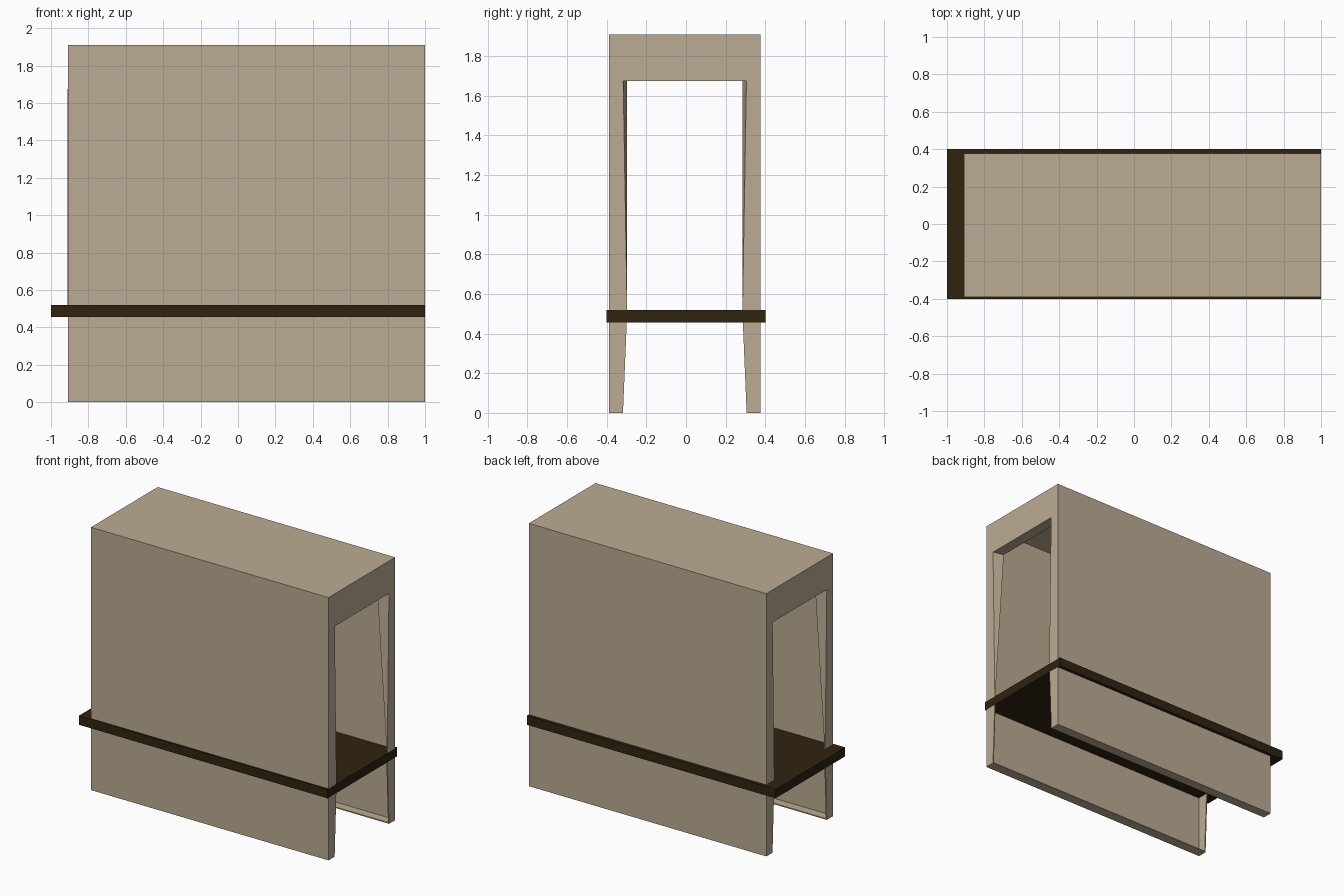
import bpy

if "Cube" in bpy.data.objects:
    bpy.data.objects.remove(bpy.data.objects["Cube"])

YC = -0.006            # housing sits slightly towards the front
HALF, TOP = 0.383, 1.91
X0, X1 = -0.91, 1.0
T = 0.008              # sheet thickness
LINTEL, WAIST = 1.675, 0.48
WIDE, NARROW = 0.312, 0.292


def material(name, rgb):
    m = bpy.data.materials.new(name)
    m.diffuse_color = (*rgb, 1)
    m.use_nodes = True
    m.node_tree.nodes["Principled BSDF"].inputs["Base Color"].default_value = m.diffuse_color
    return m


tan = material("tan_panel", (0.50, 0.41, 0.29))
dark = material("dark_wood", (0.028, 0.017, 0.005))


def mesh_object(name, verts, faces, mat):
    me = bpy.data.meshes.new(name)
    me.from_pydata(verts, [], faces)
    me.materials.append(mat)
    ob = bpy.data.objects.new(name, me)
    bpy.context.collection.objects.link(ob)
    return ob


def box(name, lo, hi, mat):
    v = [(x, y, z) for x in (lo[0], hi[0]) for y in (lo[1], hi[1]) for z in (lo[2], hi[2])]
    f = [(0, 1, 3, 2), (4, 6, 7, 5), (0, 4, 5, 1), (2, 3, 7, 6), (0, 2, 6, 4), (1, 5, 7, 3)]
    return mesh_object(name, v, f, mat)


# Roof sheet
box("roof", (X0, YC - HALF, TOP - T), (X1, YC + HALF, TOP), tan)

# Side walls with a narrow flange along the bottom edge
for name, s in (("front", -1), ("back", 1)):
    a, b, c = YC + s * HALF, YC + s * (HALF - T), YC + s * WIDE
    box(name + "_wall", (X0, min(a, b), 0), (X1, max(a, b), TOP - T), tan)
    box(name + "_bottom_flange", (X0 + T, min(b, c), 0), (X1 - T, max(b, c), T), tan)


# End frames: arch-shaped sheet with waisted legs
def end_frame(name, x, inward):
    half = [(HALF, 0), (HALF, TOP), (WIDE, 0), (NARROW, WAIST), (WIDE, LINTEL)]
    pts = [(-y, z) for y, z in half] + half
    n = len(pts)
    verts = [(x, YC + y, z) for y, z in pts] + [(x + inward * T, YC + y, z) for y, z in pts]
    loop = [0, 1, 6, 5, 7, 8, 9, 4, 3, 2]
    # legs and lintel as convex pieces, then the rim
    pieces = [(0, 2, 3, 1), (1, 3, 4), (5, 6, 8, 7), (6, 9, 8), (1, 4, 9, 6)]
    faces = pieces + [tuple(i + n for i in reversed(p)) for p in pieces]
    for i, k in zip(loop, loop[1:] + loop[:1]):
        faces.append((i, k, k + n, i + n))
    ob = mesh_object(name, verts, faces, tan)
    # Tapering jambs and the lintel soffit behind the opening
    d = x + inward * 0.08
    jv = [(x, YC - WIDE, LINTEL), (d, YC - NARROW, LINTEL), (x, YC - NARROW, WAIST),
          (x, YC + WIDE, LINTEL), (d, YC + NARROW, LINTEL), (x, YC + NARROW, WAIST)]
    jamb = mesh_object(name + "_jamb", jv, [(0, 1, 2), (3, 5, 4), (0, 3, 4, 1)], tan)
    mod = jamb.modifiers.new("thickness", "SOLIDIFY")
    mod.thickness, mod.offset = 0.003, 0
    return ob, jamb


import bmesh
for ob in end_frame("right_end_frame", X1, -1) + end_frame("left_end_frame", X0, 1):
    bm = bmesh.new()
    bm.from_mesh(ob.data)
    bmesh.ops.recalc_face_normals(bm, faces=bm.faces)
    bm.to_mesh(ob.data)
    bm.free()

# Dark shelf passing through the housing
box("shelf", (-1, -0.4, 0.455), (1.0005, 0.4, 0.52), dark)
